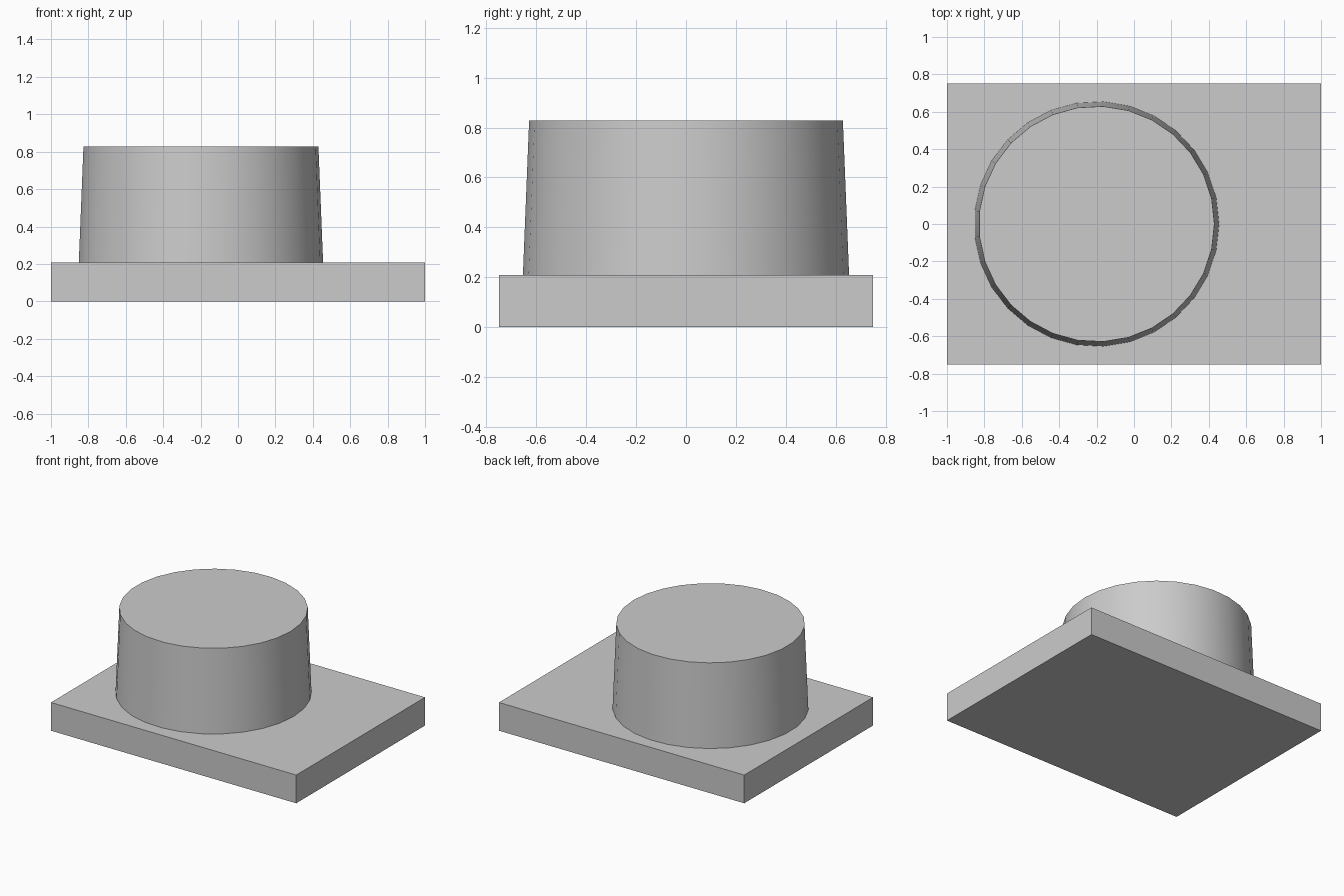
import bpy
import math

cube = bpy.data.objects.get("Cube")
if cube:
    bpy.data.objects.remove(cube, do_unlink=True)

GREY = (0.6, 0.6, 0.6, 1.0)
grey = bpy.data.materials.new("plain grey")
grey.use_nodes = True
grey.diffuse_color = GREY
grey.node_tree.nodes["Principled BSDF"].inputs["Base Color"].default_value = GREY

BASE_TOP = 0.208
TOP = 0.828


def finish(name):
    obj = bpy.context.object
    obj.name = name
    obj.data.materials.append(grey)
    return obj


# Rectangular base plate
bpy.ops.mesh.primitive_cube_add(size=1, location=(0, 0, BASE_TOP / 2))
base = finish("base_plate")
base.scale = (2, 1.5, BASE_TOP)
bpy.ops.object.transform_apply(location=False, rotation=False, scale=True)

# Slightly tapered round boss, first corner pointing towards +x
height = TOP - BASE_TOP
bpy.ops.mesh.primitive_cone_add(
    vertices=29, radius1=0.655, radius2=0.63, depth=height,
    location=(-0.2, 0, BASE_TOP + height / 2),
    rotation=(0, 0, -math.pi / 2))
boss = finish("tapered_boss")
bpy.ops.object.transform_apply(location=False, rotation=True, scale=False)
bpy.ops.object.shade_smooth_by_angle(angle=math.radians(30))
